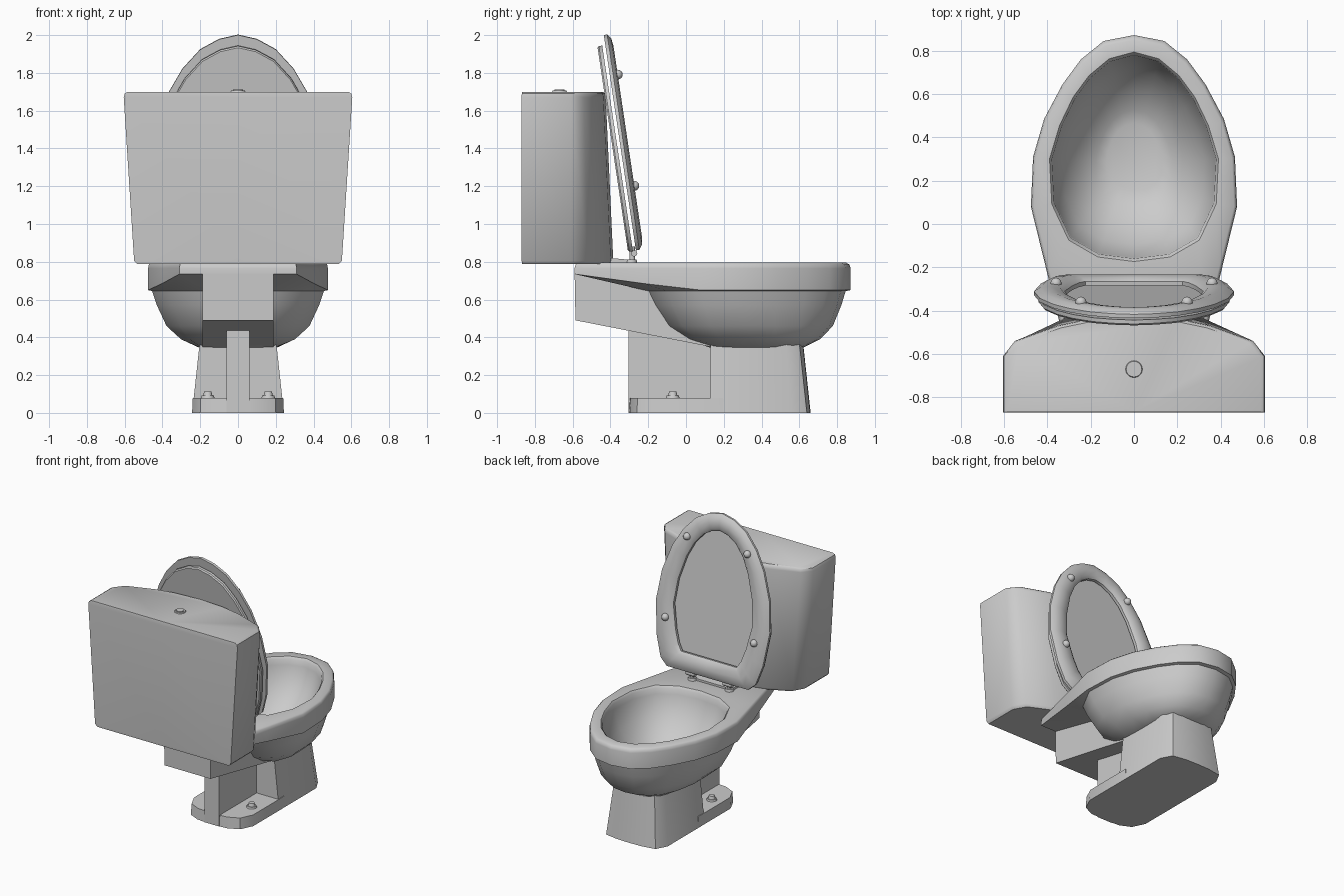
import bpy, bmesh, math
from mathutils import Vector

cube = bpy.data.objects.get("Cube")
if cube:
    bpy.data.objects.remove(cube, do_unlink=True)

ceramic = bpy.data.materials.new("light_grey_ceramic")
ceramic.use_nodes = True
grey = (0.6, 0.6, 0.6, 1)
ceramic.diffuse_color = grey
ceramic.node_tree.nodes["Principled BSDF"].inputs["Base Color"].default_value = grey


def finish(name, bm, angle=35):
    bmesh.ops.recalc_face_normals(bm, faces=bm.faces)
    mesh = bpy.data.meshes.new(name)
    bm.to_mesh(mesh)
    bm.free()
    obj = bpy.data.objects.new(name, mesh)
    bpy.context.collection.objects.link(obj)
    mesh.materials.append(ceramic)
    bpy.ops.object.select_all(action='DESELECT')
    obj.select_set(True)
    bpy.context.view_layer.objects.active = obj
    bpy.ops.object.shade_smooth_by_angle(angle=math.radians(angle))
    return obj


def lerp(a, b, t):
    return [(p[0] + (q[0] - p[0]) * t, p[1] + (q[1] - p[1]) * t) for p, q in zip(a, b)]


def grow(outline, f, cy):
    return [(x * f, cy + (y - cy) * f) for x, y in outline]


def loft(name, sections, place=None, closed=False, angle=35):
    """Skin half outlines (mirrored in x); each section is (outline, height or height rule)."""
    place = place or (lambda x, y, z: (x, y, z))
    bm = bmesh.new()
    loops = []
    for half, h in sections:
        full = half + [(-x, y) for x, y in half[-2:0:-1]]
        loops.append([bm.verts.new(place(x, y, h(y) if callable(h) else h)) for x, y in full])
    pairs = list(zip(loops, loops[1:]))
    if closed:
        pairs.append((loops[-1], loops[0]))
    else:
        bm.faces.new(loops[0])
        bm.faces.new(loops[-1])
    n = len(loops[0])
    for a, b in pairs:
        for i in range(n):
            j = (i + 1) % n
            bm.faces.new((a[i], a[j], b[j], b[i]))
    return finish(name, bm, angle)


def extrude_x(name, profile, half_width):
    """Extrude a (y, z) profile across the centre line."""
    bm = bmesh.new()
    face = bm.faces.new([bm.verts.new((-half_width, y, z)) for y, z in profile])
    new = bmesh.ops.extrude_face_region(bm, geom=[face])["geom"]
    verts = [v for v in new if isinstance(v, bmesh.types.BMVert)]
    bmesh.ops.translate(bm, vec=(2 * half_width, 0, 0), verts=verts)
    return finish(name, bm)


def peg(name, loc, r1, r2, depth, axis=(0, 0, 1), sides=12):
    bm = bmesh.new()
    bmesh.ops.create_cone(bm, cap_ends=True, segments=sides, radius1=r1, radius2=r2, depth=depth)
    obj = finish(name, bm)
    obj.rotation_euler = Vector(axis).to_track_quat('Z', 'Y').to_euler()
    obj.location = loc
    return obj


# Bowl: water, inner wall, rim, deck and outer wall in one skin
rim = [(0, .872), (.14, .845), (.245, .76), (.33, .645), (.415, .485), (.466, .31),
       (.476, .08), (.40, -.23), (.31, -.59), (0, -.59)]
opening = [(0, .775), (.11, .745), (.2, .67), (.27, .575), (.33, .45), (.375, .3),
           (.365, .1), (.29, -.06), (.16, -.135), (0, -.155)]
water = [(0, .465), (.04, .455), (.075, .43), (.1, .39), (.12, .34), (.128, .29),
         (.125, .23), (.1, .185), (.06, .16), (0, .155)]
belly = [(0, .845), (.135, .82), (.235, .74), (.315, .63), (.395, .475), (.445, .31),
         (.455, .08), (.36, -.1), (.18, -.2), (0, -.2)]
neck = [(0, .62), (.06, .615), (.12, .6), (.17, .56), (.2, .47), (.205, .36),
        (.2, .25), (.19, .17), (.12, .13), (0, .13)]


def rim_bottom(y):
    return .65 + .085 * min(1, max(0, (.03 - y) / .62))


inside = [(lerp(opening, water, t), z) for t, z in
          ((1, .43), (.8, .45), (.5, .51), (.2, .61), (0, .74))]
edge = [(grow(opening, 1.01, .3), .78), (grow(opening, 1.04, .3), .795),
        (grow(rim, .97, .1), .795), (grow(rim, .992, .1), .785), (rim, .765), (rim, rim_bottom)]
outside = [(lerp(belly, neck, t), z) for t, z in
           ((0, .645), (.1, .57), (.3, .46), (.6, .39), (1, .345))]
loft("bowl", inside + edge + outside, angle=45)

# Rear support under the deck, and the web below it
extrude_x("rear_support", [(-.59, .76), (-.585, .49), (.13, .35), (.1, .4), (-.24, .69), (-.3, .76)], .187)
extrude_x("rear_web", [(-.305, 0), (.16, 0), (.16, .37), (-.305, .45)], .06)

# Pedestal and foot plate
foot = [(0, .66), (.1, .657), (.2, .64), (.243, .56), (.243, .13), (0, .13)]
shank = [(0, .62), (.09, .618), (.165, .6), (.203, .53), (.203, .13), (0, .13)]
loft("pedestal", [(foot, 0), (shank, .37)])
plate = [(0, .2), (.243, .2), (.243, -.17), (.2, -.26), (.12, -.297), (0, -.305)]
loft("foot_plate", [(plate, 0), (grow(plate, .985, 0), .08)])

# Tank, wider at the top with a bowed front
tank_top = [(0, -.425), (.2, -.437), (.35, -.468), (.55, -.54), (.605, -.61), (.605, -.87), (0, -.87)]
tank_low = [(0, -.385), (.18, -.398), (.32, -.435), (.5, -.52), (.55, -.61), (.55, -.87), (0, -.87)]
loft("tank", [(grow(tank_low, .97, -.8), .787), (tank_low, .805), (tank_top, 1.67),
              (grow(tank_top, .992, -.8), 1.69), (grow(tank_top, .965, -.8), 1.7)], angle=40)
peg("flush_collar", (0, -.67, 1.7), .042, .036, .012, sides=20)
peg("flush_button", (0, -.67, 1.705), .027, .027, .014, sides=20)

# Raised seat and lid share one tilted plane
up = Vector((0, -.17, 1.14)).normalized()
out = Vector((0, up.z, -up.y))


def tilted(origin):
    return lambda x, s, n: Vector(origin) + Vector((x, 0, 0)) + up * s + out * n


seat_place = tilted((0, -.265, .86))
seat = [(0, 1.153), (.1, 1.13), (.2, 1.075), (.295, .97), (.37, .84), (.435, .65),
        (.462, .43), (.43, .19), (.385, .05), (.33, 0), (0, 0)]
hole = [(0, 1.03), (.065, 1.015), (.13, .975), (.195, .9), (.25, .79), (.3, .62),
        (.32, .44), (.285, .27), (.255, .18), (.225, .13), (0, .13)]
loft("seat", [(seat, 0), (seat, .018), (lerp(seat, hole, .2), .036), (lerp(seat, hole, .5), .042),
              (lerp(seat, hole, .85), .036), (hole, .02), (hole, 0)], seat_place, closed=True)
lid = grow(seat, .955, .6)
lid = [(x, s - .015) for x, s in lid]
loft("lid", [(grow(lid, .985, .6), 0), (lid, .008), (lid, .026)], tilted((0, -.305, .84)))

# Paired fittings: seat bumpers, hinges and floor bolts
for side, word in ((1, "left"), (-1, "right")):
    for x, s, row in ((.36, .34, "lower"), (.245, .935, "upper")):
        bm = bmesh.new()
        bmesh.ops.create_uvsphere(bm, u_segments=12, v_segments=8, radius=.026)
        finish(f"{word}_{row}_bumper", bm, 60).location = seat_place(side * x, s, .042)
    peg(f"{word}_hinge_base", (side * .15, -.29, .803), .032, .028, .02)
    peg(f"{word}_hinge_post", (side * .15, -.285, .84), .015, .015, .08)
    peg(f"{word}_hinge_pin", (side * .15, -.275, .845), .017, .017, .07, (1, 0, 0))
    peg(f"{word}_bolt_washer", (side * .16, -.07, .085), .036, .032, .014)
    peg(f"{word}_bolt_cap", (side * .16, -.07, .1), .026, .019, .026)
extrude_x("hinge_strip", [(-.4, .79), (-.29, .79), (-.29, .81), (-.4, .82)], .17)
